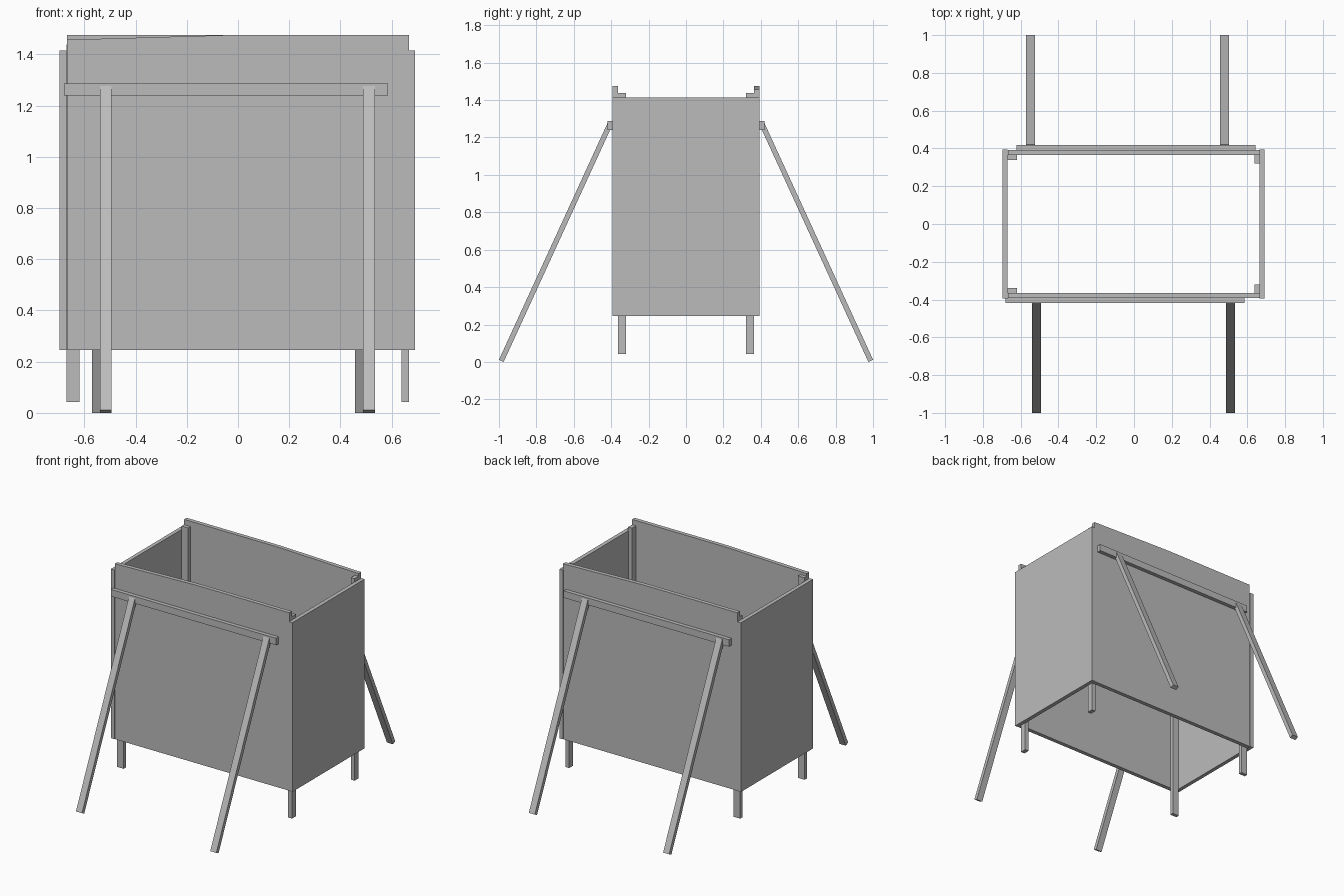
import bpy
import bmesh
from mathutils import Vector

default_cube = bpy.data.objects.get("Cube")
if default_cube:
    bpy.data.objects.remove(default_cube, do_unlink=True)

grey = bpy.data.materials.new("plain grey")
grey.use_nodes = True
grey.diffuse_color = (0.5, 0.5, 0.5, 1)
grey.node_tree.nodes["Principled BSDF"].inputs["Base Color"].default_value = (0.5, 0.5, 0.5, 1)


def prism(name, profile, sweep):
    """Solid made by sweeping a flat outline along a vector."""
    bm = bmesh.new()
    face = bm.faces.new([bm.verts.new(p) for p in profile])
    swept = bmesh.ops.extrude_face_region(bm, geom=[face])["geom"]
    verts = [g for g in swept if isinstance(g, bmesh.types.BMVert)]
    bmesh.ops.translate(bm, verts=verts, vec=Vector(sweep))
    bmesh.ops.recalc_face_normals(bm, faces=bm.faces)
    mesh = bpy.data.meshes.new(name)
    bm.to_mesh(mesh)
    bm.free()
    mesh.materials.append(grey)
    obj = bpy.data.objects.new(name, mesh)
    bpy.context.collection.objects.link(obj)
    return obj


def box(name, x, y, z):
    outline = [(x[0], y[0], z[0]), (x[1], y[0], z[0]), (x[1], y[1], z[0]), (x[0], y[1], z[0])]
    return prism(name, outline, (0, 0, z[1] - z[0]))


WALL_BOTTOM, SIDE_TOP, WALL_TOP = 0.245, 1.414, 1.475
OUTER, INNER = 0.392, 0.364

# Side walls
box("right_wall", (-0.696, -0.669), (-0.394, 0.394), (WALL_BOTTOM, SIDE_TOP))
box("left_wall", (0.664, 0.692), (-0.394, 0.394), (WALL_BOTTOM, SIDE_TOP))

# Long walls, rails and braces: the back is the front turned half round
for side, turn, shift in (("front", 1, 0), ("back", -1, -0.037)):
    # Wall with one end of its top edge trimmed down
    outline = [(-0.667, WALL_BOTTOM), (0.667, WALL_BOTTOM), (0.667, WALL_TOP),
               (-0.04, WALL_TOP), (-0.667, 1.457)]
    prism(side + "_wall", [(turn * x, -turn * OUTER, z) for x, z in outline],
          (0, turn * (OUTER - INNER), 0))

    # Rail fixed to the outside of the wall
    ends = sorted(turn * x + shift for x in (-0.679, 0.585))
    depth = sorted((-turn * OUTER, -turn * 0.419))
    box(side + "_rail", ends, depth, (1.239, 1.287))

    # Leaning braces
    profile = [(-1, 0.012), (-0.975, 0), (-0.395, 1.264), (-0.42, 1.276)]
    for label, centre in (("a", -0.516), ("b", 0.511)):
        x = turn * centre + shift
        prism(f"{side}_brace_{label}", [(x - 0.023, turn * y, z) for y, z in profile],
              (0.046, 0, 0))

    # Corner posts, flat against the long wall on one end and the side wall on the other
    for label, x, width in (("right", (-0.669, -0.619), 0.025), ("left", (0.638, 0.667), 0.043)):
        depth = sorted((-turn * INNER, -turn * (INNER - width)))
        box(f"{side}_{label}_post", x, depth, (0.042, 1.438))
